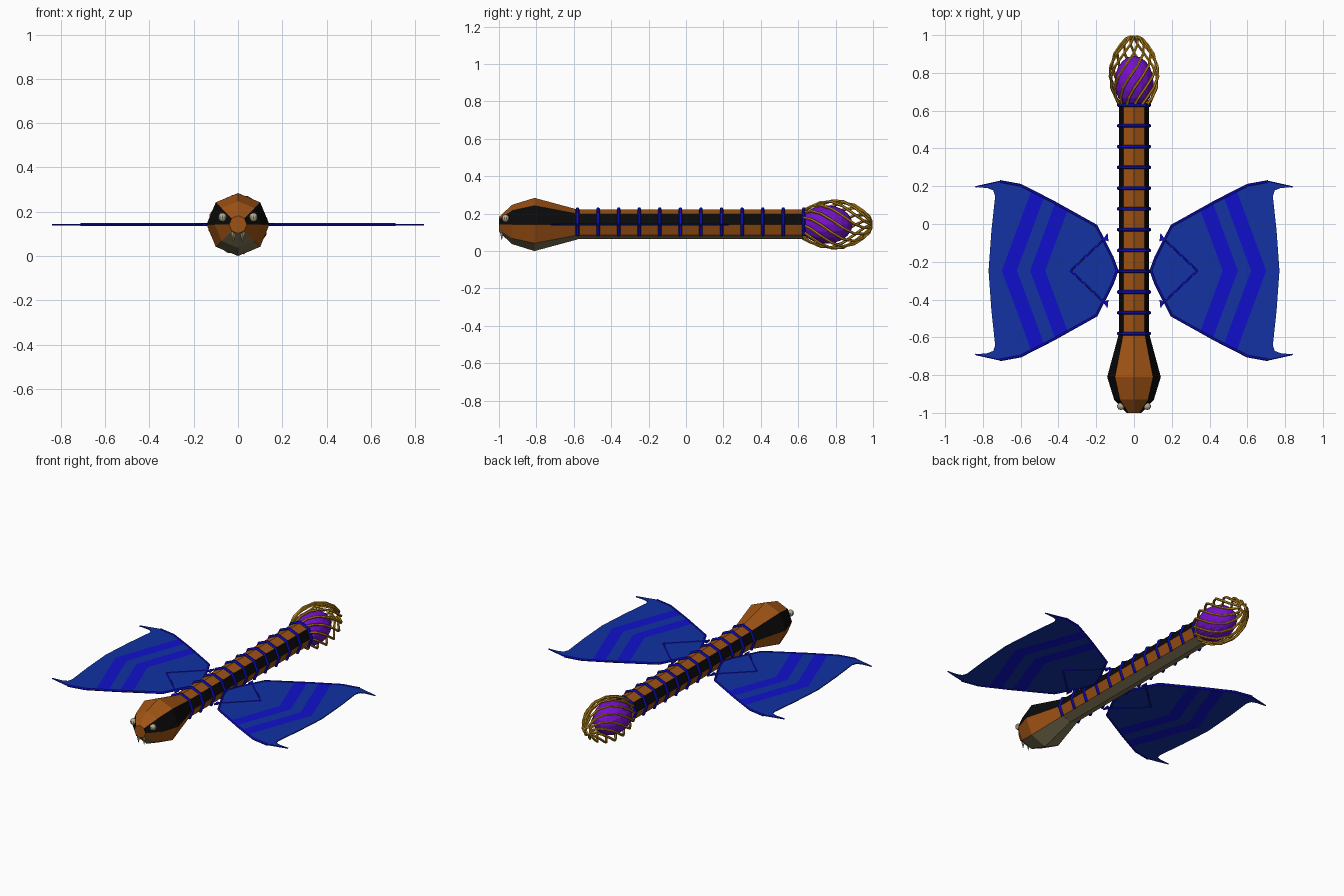
import bpy, bmesh, math
from mathutils import Vector

if "Cube" in bpy.data.objects:
    bpy.data.objects.remove(bpy.data.objects["Cube"])

CZ = 0.142      # height of the body axis
WY = -0.247     # middle line of the wings


def mat(name, rgb):
    m = bpy.data.materials.new(name)
    m.diffuse_color = (*rgb, 1)
    m.use_nodes = True
    m.node_tree.nodes["Principled BSDF"].inputs["Base Color"].default_value = m.diffuse_color
    return m


BROWN = mat("brown", (0.34, 0.085, 0.007))
BLACK = mat("black", (0.003, 0.003, 0.003))
TAN = mat("belly_tan", (0.20, 0.165, 0.085))
BLUE = mat("trim_blue", (0.005, 0.005, 0.60))
WING = mat("wing_blue", (0.006, 0.032, 0.36))
PURPLE = mat("purple", (0.18, 0.005, 0.60))
GOLD = mat("gold", (0.55, 0.27, 0.012))
BONE = mat("bone", (0.46, 0.41, 0.27))


def finish(name, bm, mats):
    me = bpy.data.meshes.new(name)
    bmesh.ops.recalc_face_normals(bm, faces=bm.faces[:])
    bm.to_mesh(me)
    bm.free()
    ob = bpy.data.objects.new(name, me)
    bpy.context.collection.objects.link(ob)
    for m in mats:
        me.materials.append(m)
    return ob


def rods(name, paths, radius, material, res=1):
    """Thin round rods along polylines."""
    cu = bpy.data.curves.new(name, 'CURVE')
    cu.dimensions = '3D'
    cu.bevel_depth = radius
    cu.bevel_resolution = res
    cu.use_fill_caps = True
    for p in paths:
        s = cu.splines.new('POLY')
        s.points.add(len(p) - 1)
        for q, co in zip(s.points, p):
            q.co = (*co, 1)
        s.use_smooth = False
    cu.materials.append(material)
    ob = bpy.data.objects.new(name, cu)
    bpy.context.collection.objects.link(ob)
    return ob


def octo(r, y, k):
    a = math.pi / 4 * k
    return Vector((r * math.cos(a), y, CZ + r * math.sin(a)))


def loft(name, stations):
    """Octagonal hull: brown back, black sides, brown flanks, tan belly."""
    bm = bmesh.new()
    rings = [[bm.verts.new(octo(r, y, k)) for k in range(8)] for y, r in stations]
    column = [1, 0, 0, 1, 0, 2, 2, 0]
    for a, b in zip(rings, rings[1:]):
        for k in range(8):
            n = (k + 1) % 8
            f = bm.faces.new((a[k], a[n], b[n], b[k]))
            f.material_index = column[k]
    bm.faces.new(rings[0])
    bm.faces.new(rings[-1])
    return finish(name, bm, [BROWN, BLACK, TAN])


# Handle-like body and head
loft("body", [(-0.58, 0.079), (0.63, 0.079)])
loft("head", [(-1.0, 0.04), (-0.93, 0.105), (-0.81, 0.142), (-0.58, 0.08)])

# Wrapped bands, open under the belly
rods("body_bands",
     [[octo(0.083, -0.58 + 0.11 * i, k) for k in range(-1, 6)] for i in range(12)],
     0.0095, BLUE)

# Eyes and fangs
for side, tag in ((-1, "left"), (1, "right")):
    bm = bmesh.new()
    bmesh.ops.create_uvsphere(bm, u_segments=10, v_segments=8, radius=0.02)
    bmesh.ops.translate(bm, verts=bm.verts, vec=(0.07 * side, -0.965, 0.175))
    finish("eye_" + tag, bm, [BONE])
    bm = bmesh.new()
    bmesh.ops.create_cone(bm, cap_ends=True, segments=6, radius1=0.001,
                          radius2=0.014, depth=0.06)
    bmesh.ops.translate(bm, verts=bm.verts, vec=(0.02 * side, -0.985, 0.09))
    finish("fang_" + tag, bm, [BONE])

# Purple egg inside the tail cage
bm = bmesh.new()
bmesh.ops.create_uvsphere(bm, u_segments=16, v_segments=10, radius=1)
for v in bm.verts:
    x, y, z = v.co
    v.co = (0.103 * x, 0.75 + 0.14 * z, CZ + 0.103 * y)
finish("tail_egg", bm, [PURPLE])

# Twisted golden cage
profile = [(0.625, 0.075), (0.67, 0.100), (0.72, 0.119), (0.78, 0.129), (0.84, 0.125),
           (0.90, 0.104), (0.95, 0.073), (0.98, 0.044), (0.991, 0.018)]
wires = []
for i in range(12):
    path = []
    for y, r in profile:
        a = math.tau * i / 12 - 5.6 * (y - 0.625)
        path.append((r * math.cos(a), y, CZ + r * math.sin(a)))
    wires.append(path)
rods("tail_cage", wires, 0.0075, GOLD)

# Wings: half outline, cut by chevron lines, then mirrored both ways
lead = [(0.09, 0), (0.115, 0.07), (0.2, 0.237), (0.43, 0.365), (0.6, 0.452),
        (0.71, 0.472), (0.84, 0.443)]
trail = [(0.775, 0.437), (0.745, 0.425), (0.735, 0.395), (0.755, 0.21), (0.77, 0)]
SLOPE = 0.37
cuts = (0.47, 0.55, 0.62, 0.70)
bm = bmesh.new()
bm.faces.new([bm.verts.new((x, v, 0)) for x, v in lead + trail])
for c in cuts:
    bmesh.ops.bisect_plane(bm, geom=bm.verts[:] + bm.edges[:] + bm.faces[:],
                           plane_co=(c, 0, 0), plane_no=(1, SLOPE, 0))
for f in bm.faces:
    p = f.calc_center_median()
    band = sum(p.x + SLOPE * p.y > c for c in cuts)
    f.material_index = band % 2
wings = finish("wings", bm, [WING, BLUE])
wings.location = (0, WY, CZ)
mirror = wings.modifiers.new("mirror", 'MIRROR')
mirror.use_axis = (True, True, False)
solid = wings.modifiers.new("thickness", 'SOLIDIFY')
solid.thickness = 0.006
solid.offset = 0


def four_ways(points):
    return [[(sx * x, WY + sy * v, CZ) for x, v in points]
            for sx in (-1, 1) for sy in (-1, 1)]


# Wing edge spars and inner pointed braces
rods("wing_spars", four_ways(lead[:-1]), 0.0075, BLUE)
rods("wing_tip_spars", four_ways(lead[-2:]), 0.004, BLUE)
rods("wing_braces", four_ways([(0.335, 0), (0.15, 0.175)]), 0.0065, BLUE)

# Small barbs at the brace ends
bm = bmesh.new()
for pts in four_ways([(0.14, 0.2), (0.135, 0.155), (0.165, 0.165)]):
    bm.faces.new([bm.verts.new(p) for p in pts])
barbs = finish("wing_barbs", bm, [BLUE])
solid = barbs.modifiers.new("thickness", 'SOLIDIFY')
solid.thickness = 0.009
solid.offset = 0
